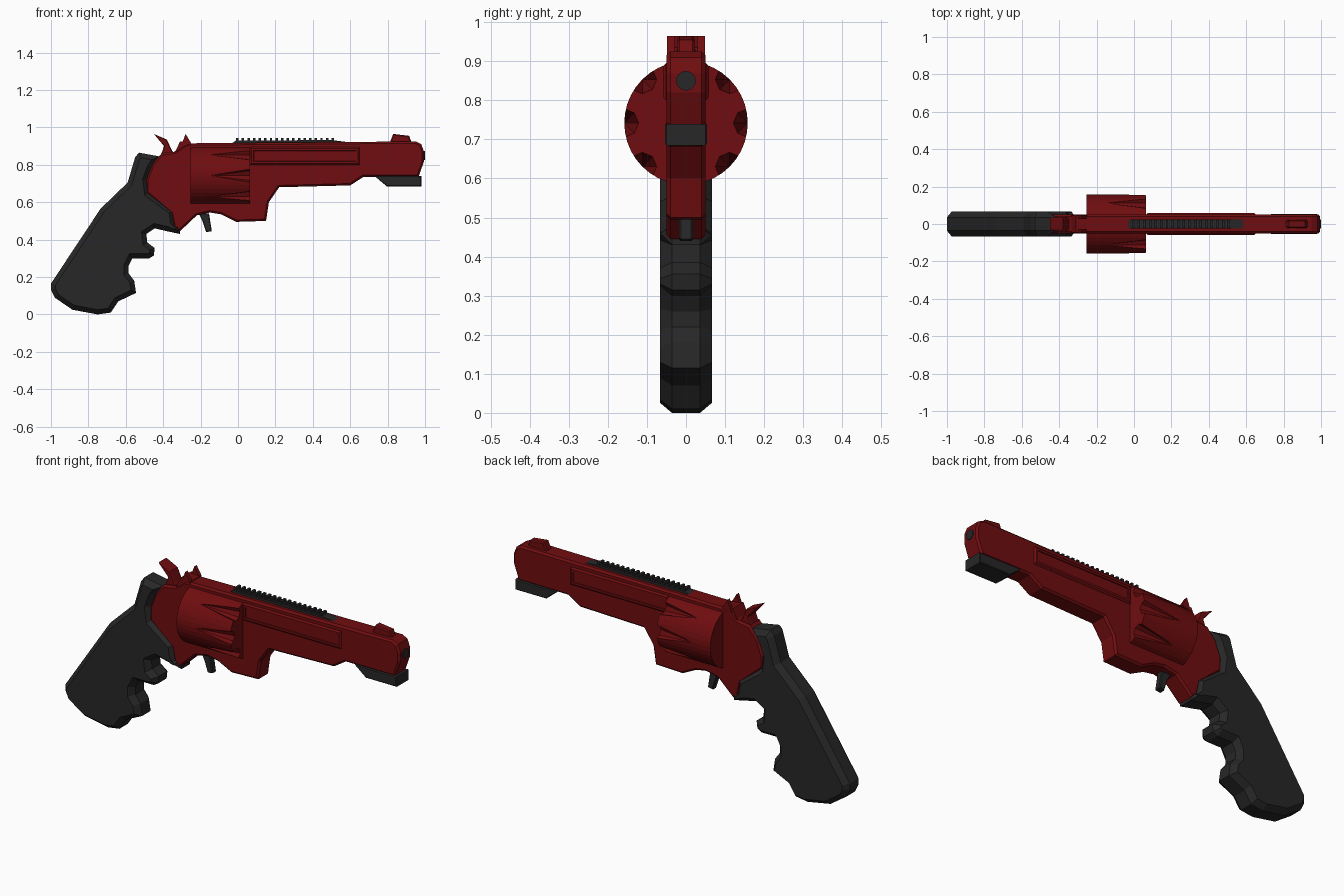
import bpy, bmesh, math
from mathutils import Vector, Matrix

cube = bpy.data.objects.get("Cube")
if cube:
    bpy.data.objects.remove(cube, do_unlink=True)


def make_material(name, rgb):
    mat = bpy.data.materials.new(name)
    mat.use_nodes = True
    colour = (*rgb, 1.0)
    mat.diffuse_color = colour
    mat.node_tree.nodes["Principled BSDF"].inputs["Base Color"].default_value = colour
    return mat


RED = make_material("dark red", (0.16, 0.004, 0.005))
BLACK = make_material("charcoal", (0.02, 0.02, 0.02))


def finish(bm, name, mat):
    bmesh.ops.recalc_face_normals(bm, faces=bm.faces)
    mesh = bpy.data.meshes.new(name)
    bm.to_mesh(mesh)
    bm.free()
    mesh.materials.append(mat)
    obj = bpy.data.objects.new(name, mesh)
    bpy.context.collection.objects.link(obj)
    return obj


def inset_outline(points, amount):
    """Move a closed outline inward by a mitred distance."""
    pts = [Vector(p) for p in points]
    count = len(pts)
    area = sum(pts[i - 1].cross(pts[i]) for i in range(count))
    side = 1 if area > 0 else -1
    result = []
    for i, p in enumerate(pts):
        a = (p - pts[i - 1]).normalized()
        b = (pts[(i + 1) % count] - p).normalized()
        na, nb = Vector((-a.y, a.x)), Vector((-b.y, b.x))
        result.append(p + side * amount * (na + nb) / max(1 + na.dot(nb), 0.6))
    return result


def slab(name, points, half, mat, inset=0.0, depth=0.0, y=0.0):
    """Side profile extruded across y, with chamfered rims if asked."""
    bm = bmesh.new()
    if inset:
        inner = inset_outline(points, inset)
        layers = [(inner, -half), (points, depth - half),
                  (points, half - depth), (inner, half)]
    else:
        layers = [(points, -half), (points, half)]
    rings = [[bm.verts.new((px, y + py, pz)) for px, pz in outline]
             for outline, py in layers]
    for low, high in zip(rings, rings[1:]):
        for i in range(len(low)):
            bm.faces.new((low[i - 1], low[i], high[i], high[i - 1]))
    bm.faces.new(rings[0])
    bm.faces.new(rings[-1])
    return finish(bm, name, mat)


def add_cone(bm, sides, r_back, r_front, x_back, x_front, y, z):
    length = x_front - x_back
    place = Matrix.Translation(((x_back + x_front) / 2, y, z))
    bmesh.ops.create_cone(bm, cap_ends=True, segments=sides, radius1=r_back,
                          radius2=r_front, depth=length,
                          matrix=place @ Matrix.Rotation(math.pi / 2, 4, "Y"))


# Frame and barrel in one silhouette
slab("frame_and_barrel", [
    (-0.25, 0.915), (0.95, 0.925), (0.98, 0.91), (0.995, 0.87), (0.995, 0.82),
    (0.965, 0.735), (0.67, 0.735), (0.6, 0.69), (0.22, 0.68), (0.165, 0.6),
    (0.15, 0.5), (-0.01, 0.495), (-0.09, 0.535), (-0.15, 0.545),
    (-0.22, 0.53), (-0.31, 0.445), (-0.34, 0.45), (-0.36, 0.54),
    (-0.49, 0.65), (-0.49, 0.72), (-0.46, 0.8), (-0.41, 0.86),
    (-0.34, 0.87), (-0.28, 0.91)], 0.05, RED, 0.01, 0.01)

# Grip with finger grooves
slab("grip", [
    (-0.53, 0.865), (-0.42, 0.845), (-0.46, 0.785), (-0.485, 0.72),
    (-0.475, 0.65), (-0.345, 0.555), (-0.335, 0.48), (-0.31, 0.475),
    (-0.31, 0.43), (-0.38, 0.445), (-0.445, 0.46), (-0.49, 0.43),
    (-0.485, 0.385), (-0.445, 0.355), (-0.45, 0.315), (-0.475, 0.3),
    (-0.565, 0.3), (-0.585, 0.26), (-0.585, 0.22), (-0.555, 0.18),
    (-0.545, 0.115), (-0.64, 0.07), (-0.68, 0.01), (-0.75, 0.0),
    (-0.885, 0.025), (-0.98, 0.09), (-1.0, 0.13), (-1.0, 0.165),
    (-0.735, 0.565), (-0.59, 0.705), (-0.55, 0.84)], 0.066, BLACK, 0.025, 0.03)

# Cylinder with eight tapered flutes cut from its front end
AXIS_Z, RADIUS = 0.742, 0.158
bm = bmesh.new()
add_cone(bm, 40, RADIUS, RADIUS, -0.255, 0.065, 0, AXIS_Z)
cylinder = finish(bm, "cylinder", RED)
bm = bmesh.new()
for i in range(8):
    angle = i * math.tau / 8
    add_cone(bm, 8, 0.002, 0.04, -0.14, 0.085,
             math.cos(angle) * RADIUS, AXIS_Z + math.sin(angle) * RADIUS)
cutter = finish(bm, "flute_cutter", RED)
cutter.hide_render = True
cut = cylinder.modifiers.new("flutes", "BOOLEAN")
cut.operation = "DIFFERENCE"
cut.solver = "EXACT"
cut.object = cutter
bpy.context.view_layer.objects.active = cylinder
bpy.ops.object.modifier_apply(modifier=cut.name)
bpy.data.objects.remove(cutter, do_unlink=True)

# Raised barrel panels with a sunken centre
for label, side in (("front", -1), ("back", 1)):
    panel = slab("barrel_panel_" + label,
                 [(0.065, 0.8), (0.65, 0.8), (0.65, 0.895), (0.065, 0.895)],
                 0.01, RED, 0.008, 0.008, side * 0.049)
    bm = bmesh.new()
    bm.from_mesh(panel.data)
    outer = max(bm.faces, key=lambda f: f.calc_center_median().y * side)
    bmesh.ops.inset_region(bm, faces=[outer], thickness=0.015)
    bmesh.ops.inset_region(bm, faces=[outer], thickness=0.002, depth=-0.005)
    bm.to_mesh(panel.data)
    bm.free()

# Ribbed top rail
slab("rail", [(-0.04, 0.91), (-0.01, 0.93), (0.5, 0.932), (0.6, 0.92),
              (0.6, 0.91)], 0.024, BLACK)
for i in range(18):
    x = -0.01 + i * 0.03
    slab("rail_rib", [(x, 0.92), (x + 0.013, 0.92), (x + 0.013, 0.943),
                      (x, 0.943)], 0.022, BLACK)

# Front sight, and rear sight with two ears
slab("front_sight", [(0.81, 0.915), (0.83, 0.965), (0.915, 0.955),
                     (0.93, 0.915)], 0.022, RED, 0.006, 0.006)
slab("rear_sight_base", [(-0.34, 0.86), (-0.31, 0.925), (-0.25, 0.92),
                         (-0.25, 0.88)], 0.045, RED)
for label, side in (("front", -1), ("back", 1)):
    slab("rear_sight_ear_" + label, [(-0.305, 0.9), (-0.28, 0.965),
                                     (-0.25, 0.915)],
         0.01, RED, y=side * 0.039)

# Hammer with swept spur
slab("hammer", [(-0.42, 0.83), (-0.395, 0.9), (-0.45, 0.965), (-0.38, 0.935),
                (-0.355, 0.88), (-0.33, 0.84)], 0.034, RED, 0.004, 0.006)

# Trigger
slab("trigger", [(-0.21, 0.54), (-0.155, 0.54), (-0.14, 0.445),
                 (-0.17, 0.44), (-0.19, 0.5)], 0.018, BLACK, 0.004, 0.005)

# Block under the muzzle
slab("muzzle_block", [(0.73, 0.74), (0.98, 0.74), (0.98, 0.685),
                      (0.795, 0.685)], 0.054, BLACK, 0.004, 0.004)

# Bore disc
bm = bmesh.new()
add_cone(bm, 20, 0.025, 0.025, 0.991, 0.999, 0, 0.85)
finish(bm, "bore", BLACK)
